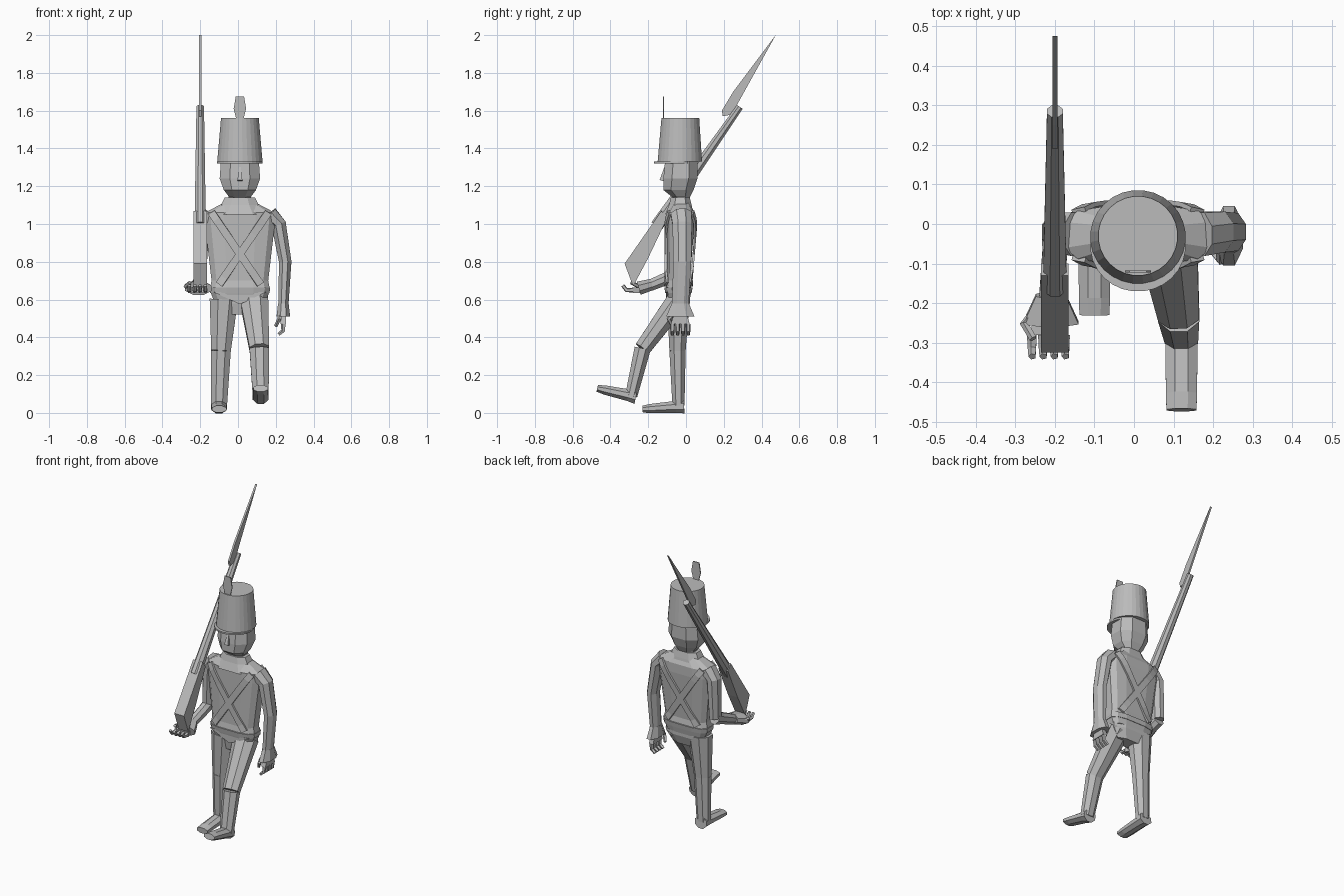
import bpy, bmesh
from math import sin, cos, pi, copysign
from mathutils import Vector
from mathutils.bvhtree import BVHTree

if "Cube" in bpy.data.objects:
    bpy.data.objects.remove(bpy.data.objects["Cube"])

GREY = (.5, .5, .5, 1)
grey = bpy.data.materials.new("plain_grey")
grey.use_nodes = True
grey.diffuse_color = GREY
grey.node_tree.nodes["Principled BSDF"].inputs["Base Color"].default_value = GREY

MIDDLE = .01
ACROSS, DEEP, UP = Vector((1, 0, 0)), Vector((0, 1, 0)), Vector((0, 0, 1))


def finish(name, bm):
    bmesh.ops.recalc_face_normals(bm, faces=bm.faces)
    mesh = bpy.data.meshes.new(name)
    bm.to_mesh(mesh)
    bm.free()
    mesh.materials.append(grey)
    obj = bpy.data.objects.new(name, mesh)
    bpy.context.collection.objects.link(obj)
    return obj


def skin(name, rings):
    """Join matching rings into a closed, flat-faced solid."""
    bm = bmesh.new()
    loops = [[bm.verts.new(point) for point in ring] for ring in rings]
    for lower, upper in zip(loops, loops[1:]):
        for i in range(len(lower)):
            bm.faces.new((lower[i - 1], lower[i], upper[i], upper[i - 1]))
    bm.faces.new(loops[0])
    bm.faces.new(loops[-1])
    return finish(name, bm)


def outline(sides, power=1.0):
    """Rounded section, squarer for a lower power, scaled to fill a unit box."""
    angles = [2 * pi * (i + .5) / sides for i in range(sides)]
    points = [[copysign(abs(f) ** power, f) for f in (cos(a), sin(a))] for a in angles]
    widest = max(u for u, v in points)
    return [(u / widest, v / widest) for u, v in points]


def stack(name, rows, sides=8, power=.8):
    """Level rings, each given as height, half width, front edge, back edge."""
    section = outline(sides, power)
    return skin(name, [[(MIDDLE + u * half, (front + back + v * (back - front)) / 2, z)
                        for u, v in section] for z, half, front, back in rows])


def limb(name, path, wide, deep, sides=8):
    """Tapered tube; wide and deep give the start and end half sizes."""
    points = [Vector(p) for p in path]
    last = len(points) - 1
    rings = []
    for i, centre in enumerate(points):
        along = (points[min(i + 1, last)] - points[max(i - 1, 0)]).normalized()
        side = (ACROSS - along * along.x).normalized()
        back = along.cross(side)
        w, d = (start + (end - start) * i / last for start, end in (wide, deep))
        rings.append([centre + side * u * w + back * v * d for u, v in outline(sides)])
    return skin(name, rings)


def plate(name, points, thickness, axis):
    """Flat outline thickened evenly about its own plane."""
    shift = axis * thickness / 2
    return skin(name, [[Vector(p) + shift * s for p in points] for s in (-1, 1)])


# Shako with peak and plume
stack("hat", [(1.33, .12, -.15, .085), (1.56, .1, -.13, .07)], 28, 1)
stack("hat_peak", [(1.32, .12, -.17, .06), (1.33, .12, -.17, .06)], 28, 1)
right_half = [(.015, 1.54), (.033, 1.61), (.022, 1.675)]
plume = [(x, z) for x, z in right_half] + [(-x, z) for x, z in reversed(right_half)]
plate("plume", [(MIDDLE + x, -.12, z) for x, z in plume], .006, DEEP)

# Head and face
stack("head", [(1.14, .055, -.07, .02), (1.18, .085, -.12, .04),
               (1.24, .107, -.12, .06), (1.34, .1, -.11, .06)])
stack("neck", [(1, .06, -.07, .02), (1.2, .06, -.07, .02)])
limb("nose", [(MIDDLE, -.11, 1.3), (MIDDLE, -.13, 1.23)], (.005, .013), (.005, .01), 4)
for name, x in (("right", MIDDLE - .043), ("left", MIDDLE + .043)):
    for part, z, height in (("brow", 1.31, .005), ("eye", 1.285, .009)):
        limb(name + "_" + part, [(x - .025, -.115, z), (x + .025, -.115, z)], (height, height), (.006, .006), 6)

# Coat, collar and belt
coat = stack("coat", [(.6, .14, -.1, .02), (.65, .16, -.11, .03), (.7, .15, -.1, .02), (1, .185, -.1, .045),
                      (1.06, .185, -.1, .045), (1.11, .09, -.07, .02)], 12, .6)
stack("collar", [(1.05, .14, -.11, .04), (1.1, .1, -.09, .03), (1.14, .08, -.08, .02)])
stack("belt", [(.635, .157, -.11, .03), (.665, .16, -.115, .035)], 12, .6)
plate("coat_front_point", [(-.13, -.1, .64), (MIDDLE, -.1, .575), (.15, -.1, .64)], .01, DEEP)

# Crossed straps laid over the coat, front and back
surface = BVHTree.FromObject(coat, bpy.context.evaluated_depsgraph_get())


def strap(name, lean, face):
    start, end = (Vector((MIDDLE + lean * x, 0, z)) for x, z in ((.15, 1.06), (-.11, .68)))
    half = (end - start).cross(DEEP).normalized() * .02
    bm = bmesh.new()
    rows = []
    for i in range(11):
        row = []
        for edge in (-half, half):
            p = start.lerp(end, i / 10) + edge
            hit = surface.ray_cast(p + DEEP * face, DEEP * -face)[0]
            row.append(bm.verts.new(hit + DEEP * face * .009))
        rows.append(row)
    for a, b in zip(rows, rows[1:]):
        bm.faces.new((a[0], a[1], b[1], b[0]))
    solid = finish(name, bm).modifiers.new("thickness", "SOLIDIFY")
    solid.thickness = .012
    solid.offset = 0


for face, place in ((-1, "front"), (1, "back")):
    for lean, name in ((-1, "right"), (1, "left")):
        strap(place + "_strap_from_" + name, lean, face)


# Legs in mid stride
def leg(side, hip, knee, ankle, heel, toe):
    limb(side + "_thigh", [hip, knee], (.075, .052), (.06, .043))
    limb(side + "_shin", [knee, ankle], (.052, .042), (.043, .032))
    heel, toe = Vector(heel), Vector(toe)
    limb(side + "_boot", [heel, heel.lerp(toe, .2), heel.lerp(toe, .8), toe], (.042, .038), (.038, .018))


stack("hips", [(.52, .1, -.08, 0), (.58, .14, -.09, .02), (.63, .14, -.09, .02)])
leg("right", (-.075, -.04, .6), (-.09, -.045, .33), (-.1, -.04, .04), (-.1, -.01, .035), (-.1, -.23, .02))
leg("left", (.085, -.04, .6), (.113, -.23, .34), (.12, -.29, .09), (.12, -.265, .085), (.12, -.47, .13))


# Hands share one build, turned by their reach, spread and curl directions
def hand(side, wrist, reach, spread, curl):
    wrist = Vector(wrist)
    knuckles = wrist + reach * .05
    edges = [wrist - spread * .035, wrist + spread * .035,
             knuckles + spread * .05, knuckles - spread * .05]
    plate(side + "_palm", edges, .03, curl)
    for i in range(4):
        root = knuckles + spread * (i - 1.5) * .028
        limb(side + "_finger_" + "abcd"[i], [root, root + reach * .035, root + reach * .055 + curl * .025],
             (.011, .008), (.011, .008), 5)
    root = wrist - spread * .04 + curl * .02
    limb(side + "_thumb", [root, root + (reach - spread) * .022, root + reach * .06 + curl * .02],
         (.011, .008), (.011, .008), 5)


# Left arm hanging at the side
limb("left_sleeve", [(.165, -.025, 1.05), (.215, -.02, 1), (.25, -.02, .8), (.24, -.03, .57)],
     (.045, .027), (.055, .044))
limb("left_cuff", [(.24, -.03, .58), (.24, -.03, .51)], (.028, .036), (.045, .075))
hand("left", (.24, -.03, .52), -UP, DEEP, -ACROSS)

# Right arm bent forward, palm up beneath the musket butt
limb("right_upper_sleeve", [(-.145, -.025, 1.05), (-.19, -.02, 1), (-.2, -.02, .75)], (.045, .033), (.055, .043))
limb("right_lower_sleeve", [(-.2, -.01, .75), (-.2, -.07, .725), (-.21, -.19, .675)], (.033, .03), (.04, .03))
limb("right_cuff", [(-.21, -.18, .68), (-.21, -.25, .66)], (.038, .07), (.03, .036))
hand("right", (-.215, -.23, .65), -DEEP, ACROSS, UP)

# Musket with flat-sided butt, round barrel and fixed bayonet
SHOULDER_X = -.2
butt = [(-.325, .79), (-.28, .67), (-.2, .82), (-.1, 1.03), (-.13, 1.07)]
plate("musket_butt", [(SHOULDER_X, y, z) for y, z in butt], .07, ACROSS)
limb("musket_barrel", [(SHOULDER_X, -.155, .99), (SHOULDER_X, .285, 1.62)], (.03, .02), (.034, .018))
blade = [(.19, 1.6), (.195, 1.57), (.245, 1.58), (.275, 1.64), (.475, 2), (.25, 1.7)]
plate("bayonet", [(SHOULDER_X, y, z) for y, z in blade], .012, ACROSS)
